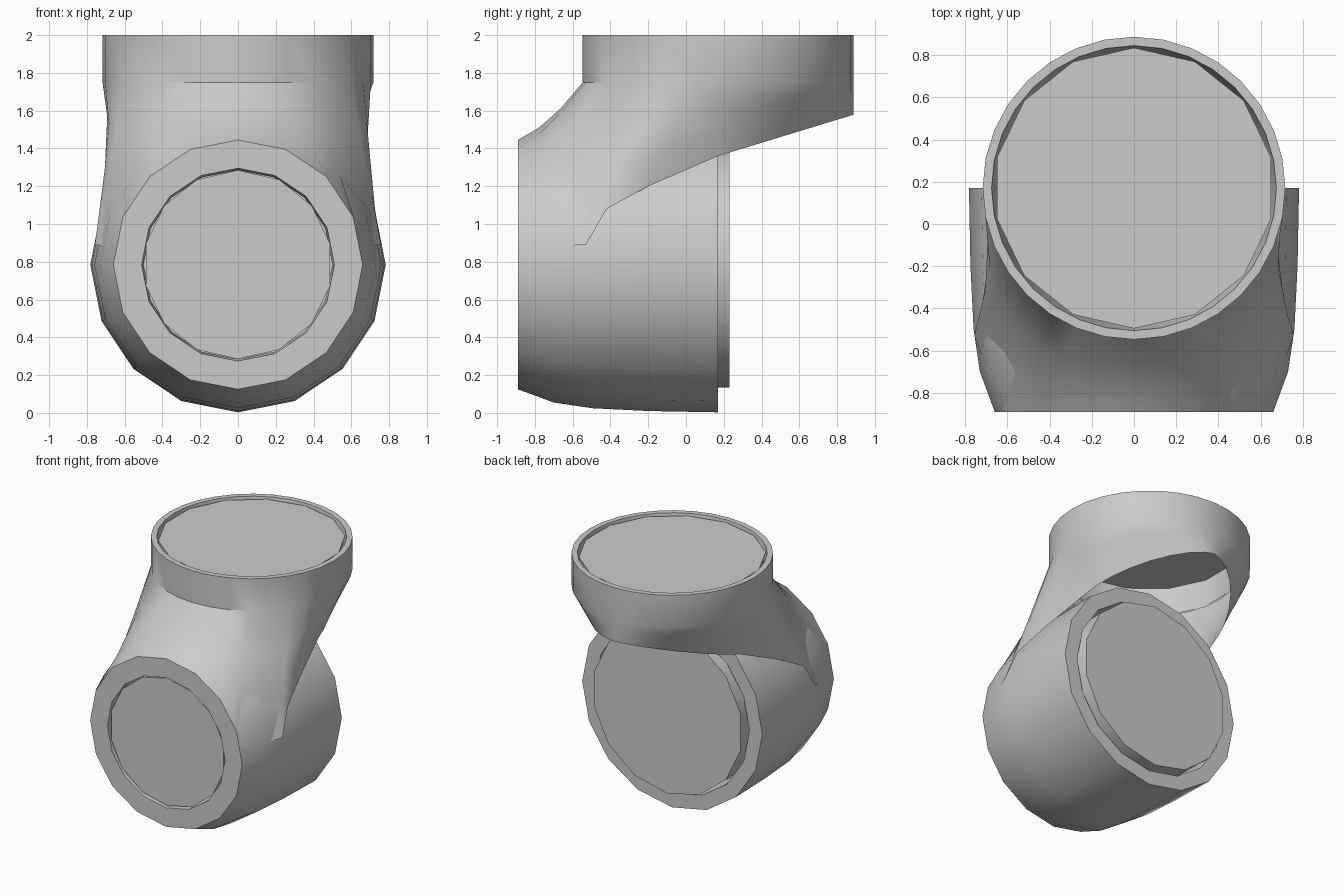
import bpy
import bmesh
import math
from mathutils import Vector

cube = bpy.data.objects.get("Cube")
if cube:
    bpy.data.objects.remove(cube, do_unlink=True)

grey = bpy.data.materials.new("plain grey")
grey.use_nodes = True
COLOUR = (0.6, 0.6, 0.6, 1)
grey.diffuse_color = COLOUR
grey.node_tree.nodes["Principled BSDF"].inputs["Base Color"].default_value = COLOUR

TUBE_Z = 0.785   # axis height of the horizontal tube
NECK_Y = 0.17    # axis of the upright neck
NECK_SIDES = 32


def loft(name, rows, cap_start=False, cap_end=False):
    """Bridge closed rings of points into a surface."""
    bm = bmesh.new()
    rings = [[bm.verts.new(p) for p in row] for row in rows]
    n = len(rings[0])
    for a, b in zip(rings, rings[1:]):
        for i in range(n):
            j = (i + 1) % n
            bm.faces.new((a[i], a[j], b[j], b[i]))
    if cap_start:
        bm.faces.new(rings[0])
    if cap_end:
        bm.faces.new(rings[-1])
    bmesh.ops.recalc_face_normals(bm, faces=bm.faces)
    mesh = bpy.data.meshes.new(name)
    bm.to_mesh(mesh)
    bm.free()
    mesh.materials.append(grey)
    obj = bpy.data.objects.new(name, mesh)
    bpy.context.collection.objects.link(obj)
    bpy.ops.object.select_all(action='DESELECT')
    obj.select_set(True)
    bpy.context.view_layer.objects.active = obj
    bpy.ops.object.shade_smooth_by_angle(angle=math.radians(35))
    return obj


def angles(n):
    return [2 * math.pi * i / n for i in range(n)]


def tube_ring(y, r, n=16):
    return [(r * math.sin(a), y, TUBE_Z + r * math.cos(a)) for a in angles(n)]


def neck_ring(z, r, n=NECK_SIDES):
    return [Vector((r * math.sin(a), NECK_Y - r * math.cos(a), z)) for a in angles(n)]


# Horizontal tube: inner wall, front lip, swelling outer wall, back lip
tube_profile = [(-0.6, 0.5), (-0.89, 0.51), (-0.89, 0.66), (-0.7, 0.73),
                (-0.5, 0.76), (-0.2, 0.775), (0.17, 0.782), (0.17, 0.67), (-0.1, 0.66)]
loft("horizontal_tube", [tube_ring(y, r) for y, r in tube_profile])

# End plugs of the tube
loft("front_plug", [tube_ring(-0.875, 0.5, 14), tube_ring(-0.6, 0.5, 14)], cap_start=True)
loft("back_plug", [tube_ring(0.0, 0.65, 14), tube_ring(0.23, 0.65, 14)], cap_end=True)

# Lower edge of the neck, from front centre round to the side, hugging the tube
HEM = [(0, -0.89, 1.445), (0.253, -0.89, 1.395), (0.467, -0.89, 1.252),
       (0.612, -0.89, 1.038), (0.67, -0.76, 0.88), (0.757, -0.53, 0.89),
       (0.725, -0.42, 1.08), (0.67, -0.2, 1.2), (0.58, 0.17, 1.36)]


def hem_point(i, a):
    side = min(i, NECK_SIDES - i)
    sign = 1 if i <= NECK_SIDES // 2 else -1
    if side < len(HEM):
        x, y, z = HEM[side]
        return Vector((sign * x, y, z))
    # Back half tucks under and narrows towards the rear
    back = 0.717 * abs(math.cos(a)) ** 1.3
    return Vector((sign * 0.58 * abs(math.sin(a)) ** 1.3, NECK_Y + back, 1.36 + 0.305 * back))


def skirt_row(t):
    """Blend from band to hem, hollowed a little at the front."""
    row = []
    for p, q, a in zip(band, hem, angles(NECK_SIDES)):
        sag = 0.04 * math.sin(math.pi * t) * max(0, math.cos(a)) ** 4
        row.append(p.lerp(q, t) - Vector((0, 0, sag)))
    return row


# Upright neck: inner wall, top lip, band, and a skirt blending onto the tube
band = neck_ring(1.75, 0.717)
hem = [hem_point(i, a) for i, a in enumerate(angles(NECK_SIDES))]
loft("upright_neck",
     [neck_ring(1.75, 0.64), neck_ring(2.0, 0.675), neck_ring(2.0, 0.717)]
     + [skirt_row(t) for t in (0, 0.33, 0.67, 1)])
loft("top_plug", [neck_ring(1.75, 0.64, 14), neck_ring(1.985, 0.665, 14)], cap_end=True)
